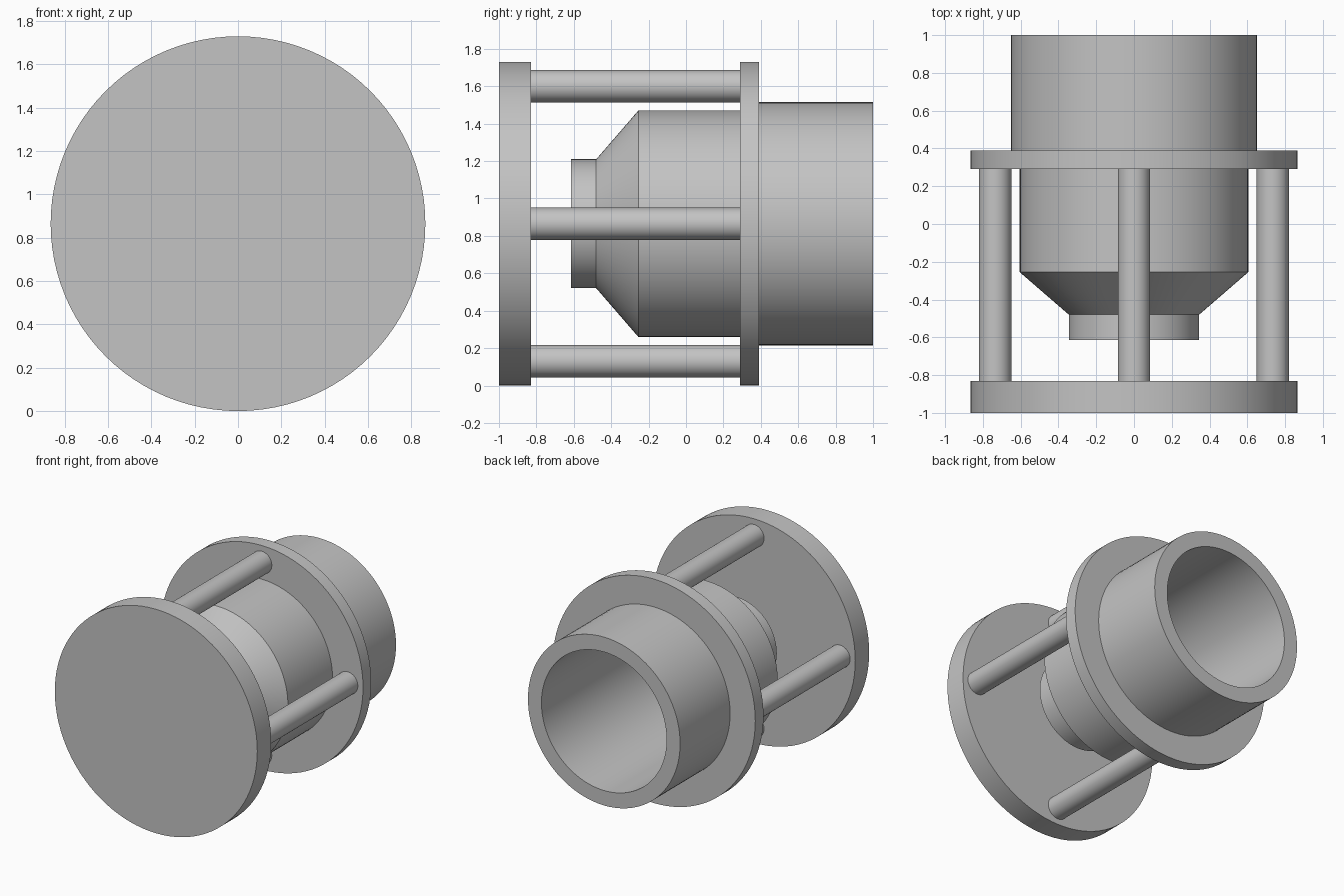
import bpy, bmesh, math
from mathutils import Vector, Matrix

if "Cube" in bpy.data.objects:
    bpy.data.objects.remove(bpy.data.objects["Cube"], do_unlink=True)

AXIS_Z = 0.865      # height of the main axis
PLATE_R = 0.865
ROD_R, ROD_RING = 0.086, 0.735

grey = bpy.data.materials.new("plain grey")
grey.use_nodes = True
colour = (0.55, 0.55, 0.55, 1)
grey.diffuse_color = colour
grey.node_tree.nodes["Principled BSDF"].inputs["Base Color"].default_value = colour


def lathe(name, profile, steps=96, centre=(0, AXIS_Z)):
    """Spin a closed (radius, y) profile about a line parallel to y."""
    bm = bmesh.new()
    verts = [bm.verts.new((r, y, 0)) for r, y in profile]
    edges = [bm.edges.new((a, b)) for a, b in zip(verts, verts[1:] + verts[:1])]
    bmesh.ops.spin(bm, geom=verts + edges, cent=(0, 0, 0), axis=(0, 1, 0),
                   angle=2 * math.pi, steps=steps, use_merge=True)
    bmesh.ops.remove_doubles(bm, verts=bm.verts, dist=1e-5)
    bmesh.ops.recalc_face_normals(bm, faces=bm.faces)
    return finish(name, bm, centre)


def cylinder(name, radius, y0, y1, steps=96, centre=(0, AXIS_Z)):
    """Solid cylinder lying along y."""
    bm = bmesh.new()
    place = Matrix.Translation((0, (y0 + y1) / 2, 0)) @ Matrix.Rotation(math.pi / 2, 4, "X")
    bmesh.ops.create_cone(bm, cap_ends=True, segments=steps, radius1=radius,
                          radius2=radius, depth=y1 - y0, matrix=place)
    return finish(name, bm, centre)


def finish(name, bm, centre):
    mesh = bpy.data.meshes.new(name)
    bm.to_mesh(mesh)
    bm.free()
    mesh.materials.append(grey)
    obj = bpy.data.objects.new(name, mesh)
    obj.location = Vector((centre[0], 0, centre[1]))
    bpy.context.collection.objects.link(obj)
    bpy.ops.object.select_all(action="DESELECT")
    obj.select_set(True)
    bpy.context.view_layer.objects.active = obj
    bpy.ops.object.shade_smooth_by_angle(angle=math.radians(25))
    return obj


# Solid front disc
cylinder("front_plate", PLATE_R, -1.0, -0.83)

# Hollow body: wide rear socket, flange, barrel, cone and open nozzle
lathe("flanged_body", [
    (0.535, 1.0), (0.65, 1.0), (0.65, 0.39),
    (PLATE_R, 0.39), (PLATE_R, 0.29), (0.605, 0.29),
    (0.605, -0.255), (0.345, -0.48), (0.345, -0.615),
    (0.28, -0.615), (0.28, -0.45), (0.535, -0.23),
])

# Four spacer rods between the plate and the flange
for i, side in enumerate(("left", "top", "right", "bottom")):
    a = i * math.pi / 2
    cylinder(side + "_rod", ROD_R, -0.83, 0.29, 40,
             (ROD_RING * math.cos(a), AXIS_Z + ROD_RING * math.sin(a)))
